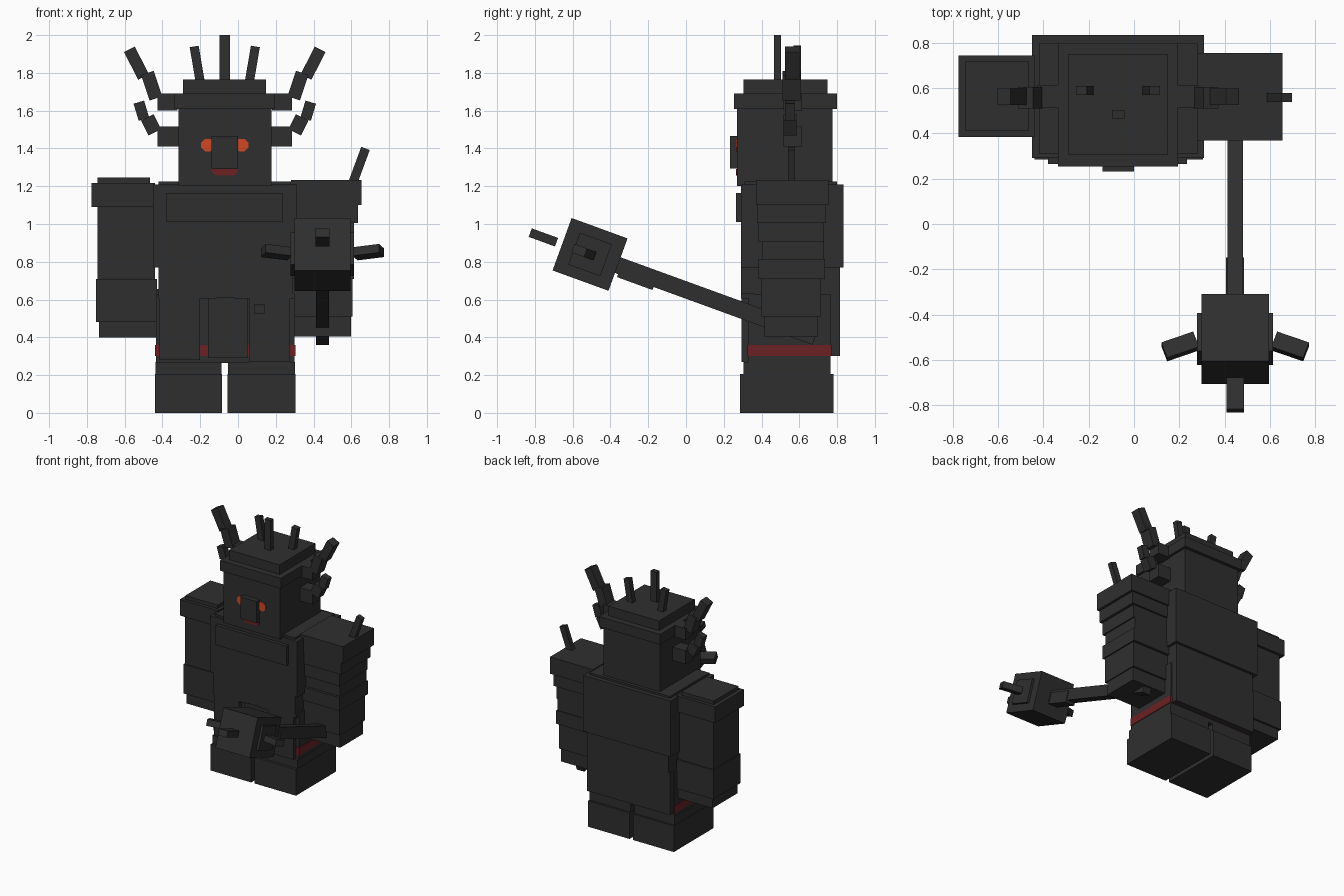
import bpy, bmesh, math
from mathutils import Matrix, Vector

old = bpy.data.objects.get("Cube")
if old:
    bpy.data.objects.remove(old, do_unlink=True)


def material(name, rgb):
    m = bpy.data.materials.new(name)
    m.use_nodes = True
    c = (*rgb, 1.0)
    m.diffuse_color = c
    m.node_tree.nodes["Principled BSDF"].inputs["Base Color"].default_value = c
    return m


GREY = material("charcoal grey", (0.028, 0.028, 0.028))
RED = material("dark red", (0.15, 0.015, 0.017))
ORANGE = material("glowing orange", (0.63, 0.063, 0.018))


def solid(name, matrix, mat=GREY):
    """Unit cube shaped by a matrix."""
    bm = bmesh.new()
    bmesh.ops.create_cube(bm, size=1.0, matrix=matrix)
    me = bpy.data.meshes.new(name)
    bm.to_mesh(me)
    bm.free()
    me.materials.append(mat)
    ob = bpy.data.objects.new(name, me)
    bpy.context.collection.objects.link(ob)
    return ob


def box(name, x, y, z, mat=GREY):
    mid = Vector([(a + b) / 2 for a, b in (x, y, z)])
    size = Vector([b - a for a, b in (x, y, z)])
    return solid(name, Matrix.Translation(mid) @ Matrix.Diagonal((*size, 1)), mat)


def bar(name, p, q, width, y):
    """Square bar from p to q in the xz plane, spanning y."""
    dx, dz = q[0] - p[0], q[1] - p[1]
    mid = ((p[0] + q[0]) / 2, (y[0] + y[1]) / 2, (p[1] + q[1]) / 2)
    return solid(name, Matrix.Translation(mid) @ Matrix.Rotation(math.atan2(dx, dz), 4, 'Y')
                 @ Matrix.Diagonal((width, y[1] - y[0], math.hypot(dx, dz), 1)))


def plate(name, pts, y, depth, mat):
    """Flat polygon in the xz plane, extruded backwards."""
    bm = bmesh.new()
    f = bm.faces.new([bm.verts.new((px, y, pz)) for px, pz in pts])
    ext = bmesh.ops.extrude_face_region(bm, geom=[f])
    bmesh.ops.translate(bm, vec=(0, depth, 0),
                        verts=[v for v in ext["geom"] if isinstance(v, bmesh.types.BMVert)])
    bmesh.ops.recalc_face_normals(bm, faces=bm.faces)
    me = bpy.data.meshes.new(name)
    bm.to_mesh(me)
    bm.free()
    me.materials.append(mat)
    ob = bpy.data.objects.new(name, me)
    bpy.context.collection.objects.link(ob)


CX = -0.07  # centre line of body and head
SIDES = (("right", -1), ("left", 1))

# Legs
for side, x in (("right", (-0.44, -0.085)), ("left", (-0.055, 0.305))):
    box(side + "_boot", x, (0.285, 0.78), (0, 0.205))
    box(side + "_shin", (x[0] + 0.003, x[1] - 0.003), (0.305, 0.765), (0.2, 0.27))

# Pelvis with red band
box("pelvis_lower", (-0.435, 0.3), (0.33, 0.765), (0.265, 0.3))
box("pelvis_band", (-0.44, 0.305), (0.325, 0.77), (0.3, 0.36), RED)
box("pelvis", (-0.435, 0.3), (0.33, 0.765), (0.36, 0.63))

# Skirt panels
box("skirt_right", (-0.415, -0.2), (0.295, 0.34), (0.28, 0.61))
box("skirt_middle", (-0.16, 0.05), (0.305, 0.34), (0.29, 0.61))
box("skirt_left", (0.06, 0.275), (0.295, 0.34), (0.27, 0.605))
box("skirt_back", (-0.43, 0.29), (0.75, 0.815), (0.3, 0.63))
box("belt_right", (-0.42, -0.115), (0.292, 0.36), (0.605, 0.632))
box("belt_left", (-0.02, 0.3), (0.292, 0.36), (0.605, 0.632))
box("belt_stud", (0.085, 0.14), (0.287, 0.3), (0.525, 0.575))
box("hip_pouch", (-0.465, -0.42), (0.5, 0.6), (0.55, 0.655))

# Torso
box("waist", (-0.42, 0.29), (0.292, 0.815), (0.61, 0.77))
box("chest", (-0.45, 0.31), (0.292, 0.835), (0.77, 1.21))
box("collar", (-0.42, 0.28), (0.31, 0.8), (1.2, 1.225))
box("chest_plate", (-0.38, 0.235), (0.265, 0.31), (1.01, 1.165))

# Head and hat
box("head", (-0.315, 0.177), (0.27, 0.775), (1.2, 1.65))
box("hat_brim", (-0.335, 0.195), (0.255, 0.8), (1.61, 1.69))
box("hat_crown", (-0.29, 0.148), (0.305, 0.75), (1.69, 1.765))
box("nose", (-0.14, 0.0), (0.232, 0.28), (1.295, 1.465))
plate("mouth", [(-0.14, 1.292), (0, 1.292), (0, 1.278), (-0.02, 1.257), (-0.12, 1.257),
                (-0.14, 1.278)], 0.264, 0.008, RED)
for side, s in SIDES:
    ex = CX + s * 0.09
    plate(side + "_eye", [(ex + 0.038 * math.cos(math.radians(22.5 + 45 * k)),
                           1.418 + 0.036 * math.sin(math.radians(22.5 + 45 * k)))
                          for k in range(8)], 0.264, 0.008, ORANGE)

# Hat spikes
box("hat_spike_middle", (-0.097, -0.043), (0.465, 0.503), (1.74, 2.0))
for side, s in SIDES:
    bar(side + "_hat_spike", (CX + s * 0.128, 1.74), (CX + s * 0.162, 1.94), 0.048, (0.57, 0.61))

# Branching horns
thick, thin = (0.515, 0.615), (0.525, 0.6)
for side, s in SIDES:
    for part, p, q, w, y in (
            ("upper_horn_base", (0.25, 1.645), (0.357, 1.645), 0.09, thick),
            ("upper_horn_middle", (0.365, 1.665), (0.41, 1.80), 0.07, (0.51, 0.605)),
            ("upper_horn_tip", (0.43, 1.778), (0.505, 1.925), 0.064, thin),
            ("lower_horn_base", (0.24, 1.463), (0.357, 1.463), 0.105, thick),
            ("lower_horn_middle", (0.37, 1.485), (0.41, 1.565), 0.075, (0.515, 0.585)),
            ("lower_horn_tip", (0.428, 1.555), (0.455, 1.645), 0.058, (0.525, 0.575))):
        bar(side + "_" + part, (CX + s * p[0], p[1]), (CX + s * q[0], q[1]), w, y)

# Right arm
for part, x, y, z in (
        ("shoulder_cap", (-0.745, -0.465), (0.41, 0.72), (1.215, 1.245)),
        ("pauldron", (-0.775, -0.44), (0.385, 0.745), (1.09, 1.217)),
        ("upper_arm", (-0.745, -0.44), (0.405, 0.725), (0.71, 1.09)),
        ("cuff", (-0.752, -0.43), (0.395, 0.735), (0.48, 0.71)),
        ("hand", (-0.735, -0.435), (0.41, 0.72), (0.4, 0.48))):
    box("right_" + part, x, y, z)

# Left arm, built from stacked plates
for part, x1, y, z in (
        ("pauldron", 0.655, (0.37, 0.755), (1.10, 1.232)),
        ("upper_band", 0.635, (0.375, 0.742), (1.005, 1.10)),
        ("middle_band", 0.615, (0.385, 0.73), (0.905, 1.005)),
        ("elbow", 0.605, (0.405, 0.73), (0.815, 0.905)),
        ("lower_band", 0.615, (0.385, 0.735), (0.71, 0.815)),
        ("forearm", 0.605, (0.40, 0.715), (0.51, 0.71)),
        ("hand", 0.597, (0.415, 0.70), (0.405, 0.51))):
    box("left_" + part, (0.28, x1), y, z)
bar("shoulder_spike", (0.605, 1.21), (0.675, 1.40), 0.048, (0.54, 0.578))

# Mace, in a frame whose local -y points along the handle to the tip
MACE = Matrix.Translation((0.447, -0.508, 0.839)) @ Matrix.Rotation(math.radians(-20), 4, 'X')


def mace_part(name, centre, size, turn=0):
    solid(name, MACE @ Matrix.Translation(centre) @ Matrix.Rotation(math.radians(turn), 4, 'Z')
          @ Matrix.Diagonal((*size, 1)))


mace_part("mace_handle", (0, 0.695, -0.003), (0.068, 1.15, 0.088))
mace_part("mace_collar", (0, 0.275, -0.02), (0.08, 0.2, 0.088))
mace_part("mace_head", (0, 0, 0), (0.298, 0.315, 0.295))
mace_part("mace_side_plates", (0, 0, 0), (0.336, 0.18, 0.18))
mace_part("mace_front_spike", (0, -0.263, 0), (0.076, 0.148, 0.048))
for side, s in SIDES:
    mace_part(side + "_mace_spike", (s * 0.243, -0.035, 0), (0.15, 0.076, 0.048), -20 * s)
